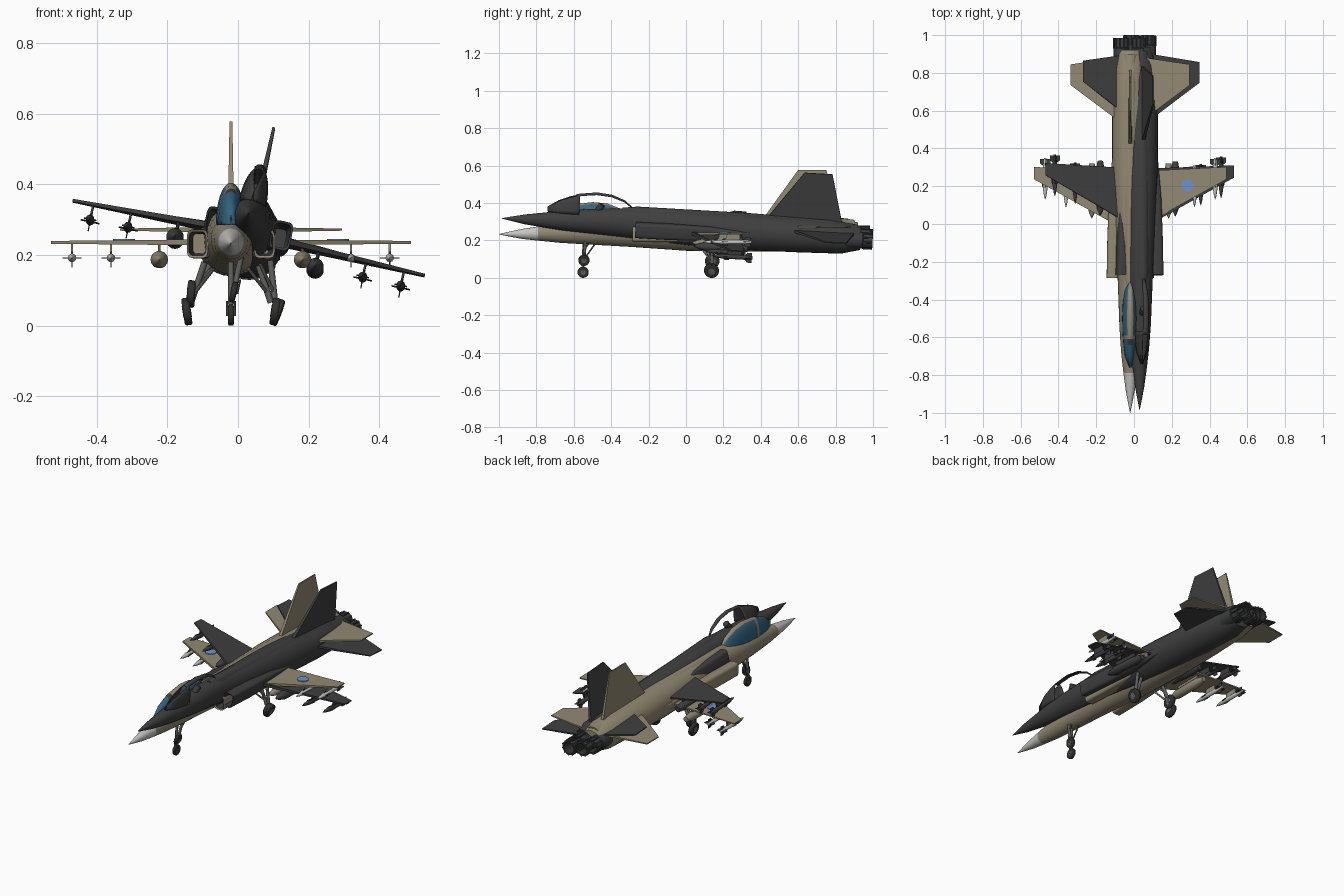
import bpy, bmesh
from math import sin, cos, pi
from mathutils import Matrix, Vector

cube = bpy.data.objects.get("Cube")
if cube:
    bpy.data.objects.remove(cube)


def material(name, r, g, b):
    m = bpy.data.materials.new(name)
    m.use_nodes = True
    m.diffuse_color = (r, g, b, 1)
    m.node_tree.nodes["Principled BSDF"].inputs["Base Color"].default_value = (r, g, b, 1)
    return m


TAN = material("tan_paint", .29, .25, .17)
DARK = material("charcoal_paint", .05, .05, .05)
PALE = material("pale_grey", .56, .56, .55)
GLASS = material("canopy_blue", .035, .13, .22)
BLUE = material("roundel_blue", .14, .3, .64)
RUBBER = material("tyre_black", .03, .03, .028)
METAL = material("dark_metal", .045, .047, .05)
STEEL = material("strut_grey", .12, .12, .115)

built = []
prefix, placement = "", Matrix()


def finish(bm, name, mats, recalc=True):
    if recalc:
        bmesh.ops.recalc_face_normals(bm, faces=bm.faces)
    me = bpy.data.meshes.new(name)
    bm.to_mesh(me)
    bm.free()
    for m in mats:
        me.materials.append(m)
    ob = bpy.data.objects.new(prefix + name, me)
    bpy.context.collection.objects.link(ob)
    ob.matrix_world = placement
    built.append(ob)
    return ob


def loft(name, mats, sections, n=28, power=1.0, half=False, caps=True, rule=None, x=0):
    """Skin rings given as (y, half width, centre z, half height, optional x)."""
    bm = bmesh.new()
    rings = []
    for s in sections:
        y, w, zc, h = s[:4]
        cx = x + (s[4] if len(s) > 4 else 0)
        ring = []
        for i in range(n + 1 if half else n):
            a = i * (pi if half else 2 * pi) / n
            c, q = cos(a), sin(a)
            px = (abs(c) ** power) * (1 if c > 0 else -1)
            pz = (abs(q) ** power) * (1 if q > 0 else -1)
            ring.append(bm.verts.new((cx + w * px, y, zc + h * pz)))
        rings.append(ring)
    for k in range(len(rings) - 1):
        a, b = rings[k], rings[k + 1]
        for j in range(n):
            slot = rule(k, j) if rule else 0
            if slot is None:
                continue
            i = (j + 1) % len(a)
            bm.faces.new((a[j], a[i], b[i], b[j])).material_index = slot
    if caps and not half:
        bm.faces.new(rings[0])
        bm.faces.new(rings[-1]).material_index = len(mats) - 1
    return finish(bm, name, mats)


def slab(name, mat, outline, axis, thick):
    """Flat surface from an outline; thick gives a half thickness per corner."""
    bm = bmesh.new()
    sides = []
    for s in (-1, 1):
        sides.append([bm.verts.new(Vector(p) + Vector(axis) * t * s) for p, t in zip(outline, thick)])
    bm.faces.new(sides[0])
    bm.faces.new(sides[1])
    for i in range(len(outline)):
        j = (i + 1) % len(outline)
        bm.faces.new((sides[0][i], sides[0][j], sides[1][j], sides[1][i]))
    return finish(bm, name, [mat])


def rod(name, mat, a, b, r1, r2=None, n=12):
    a, b = Vector(a), Vector(b)
    turn = (b - a).to_track_quat('Z', 'Y').to_matrix().to_4x4()
    bm = bmesh.new()
    bmesh.ops.create_cone(bm, cap_ends=True, segments=n, radius1=r1,
                          radius2=r1 if r2 is None else r2, depth=(b - a).length,
                          matrix=Matrix.Translation((a + b) / 2) @ turn)
    return finish(bm, name, [mat])


def wheel(name, x, y, z, r, w, lean=0):
    axis = Vector((cos(lean), 0, sin(lean)))
    c = Vector((x, y, z))
    ob = rod(name, RUBBER, c - axis * w, c + axis * w, r, n=24)
    bev = ob.modifiers.new("round_tread", 'BEVEL')
    bev.width, bev.segments = w * .5, 2
    rod(name + "_hub", STEEL, c - axis * w * 1.1, c + axis * w * 1.1, r * .45)


def store(name, mat, x, z, y0, y1, r):
    """Slim body with a pointed nose."""
    d = y1 - y0
    loft(name, [mat], [(y0, .001, z, .001), (y0 + d * .1, r * .6, z, r * .6),
                       (y0 + d * .25, r, z, r), (y0 + d * .8, r, z, r),
                       (y1, r * .6, z, r * .6)], n=14, x=x)


def build_jet(paint, nose, missile, glazed):
    # Fuselage and nose cone
    loft("fuselage", [paint], [
        (-.79, .036, .237, .038), (-.68, .048, .241, .053), (-.55, .057, .245, .065),
        (-.3, .066, .248, .082), (0, .08, .24, .095), (.3, .096, .238, .098),
        (.6, .096, .237, .093), (.82, .088, .236, .086), (.92, .07, .236, .06)])
    loft("nose_cone", [nose], [(-1, .001, .233, .001), (-.95, .011, .234, .012),
                               (-.88, .024, .235, .026), (-.79, .036, .237, .038)])
    loft("spine", [paint], [(-.36, .02, .3, .03), (-.28, .038, .295, .045),
                            (.3, .042, .295, .045), (.75, .045, .285, .045),
                            (.9, .04, .275, .035)], n=20)

    # Canopy: glass with a painted centre strip, or an open frame
    def canopy_rule(k, j):
        centre = 6 <= j < 10
        if centre and k > 2:
            return 1
        if k == 3:
            return 1
        if glazed:
            return 2 if centre and k == 2 else 0
        return 1 if k < 3 and (j < 6 or j > 9) else None

    canopy = loft("canopy", [GLASS, paint, METAL], [
        (-.76, .005, .285, .03), (-.70, .028, .285, .07), (-.64, .036, .285, .095),
        (-.61, .038, .285, .104), (-.59, .04, .285, .108), (-.5, .043, .285, .12),
        (-.42, .04, .285, .112), (-.35, .03, .285, .085), (-.3, .008, .285, .045)],
        n=16, half=True, rule=canopy_rule)
    canopy.modifiers.new("shell", 'SOLIDIFY').thickness = .004
    if not glazed:
        rod("seat_back", METAL, (0, -.5, .29), (0, -.47, .34), .018)

    # Wings, tailplanes and fin
    for s, side in ((1, "left"), (-1, "right")):
        slab("wing_" + side, paint, [(s * .06, -.02, .236), (s * .12, .02, .236), (s * .51, .237, .236),
                                     (s * .51, .302, .236), (s * .06, .28, .236)],
             (0, 0, 1), (.009, .008, .004, .003, .005))
        slab("tailplane_" + side, paint, [(s * .05, .54, .272), (s * .095, .57, .272), (s * .315, .735, .272),
                                          (s * .315, .845, .272), (s * .05, .885, .272)],
             (0, 0, 1), (.008, .007, .003, .003, .005))
        if glazed:
            rod("roundel_" + side, BLUE, (s * .303, .205, .238), (s * .303, .205, .245), .031, n=32)

        # Air intake with a hollow mouth
        loft("intake_" + side, [paint, METAL], [
            (-.1, .018, .232, .028, s * .09), (-.28, .024, .232, .034, s * .095),
            (-.285, .03, .232, .041, s * .095), (-.1, .034, .232, .042, s * .088),
            (.12, .034, .233, .038, s * .08), (.36, .02, .235, .015, s * .075)],
            n=24, power=.45, rule=lambda k, j: 1 if k == 0 else 0)

        # Engine nozzle with an open throat
        loft("nozzle_" + side, [METAL, RUBBER], [
            (.84, .044, .236, .046), (.93, .044, .236, .044), (.935, .04, .236, .04),
            (.985, .041, .236, .041), (.985, .034, .236, .034), (.9, .026, .236, .026)],
            n=20, rule=lambda k, j: 1 if k == 4 else 0, x=s * .044)
        for i in range(10):
            a = i * pi / 5
            c, q = s * .044 + .042 * cos(a), .236 + .042 * sin(a)
            rod("nozzle_petal_" + side, METAL, (c, .93, q), (c, .984, q), .005, n=6)

        # Drop tank
        store("drop_tank_" + side, paint, s * .203, .187, .03, .32, .025)
        slab("tank_pylon_" + side, paint, [(s * .203, .1, .236), (s * .203, .27, .236),
                                           (s * .203, .26, .2), (s * .203, .12, .2)], (1, 0, 0), [.004] * 4)

        # Wing missiles with cross fins
        for x, y0, label in ((.34, .09, "inner"), (.45, .13, "outer")):
            x *= s
            name = label + "_missile_" + side
            store(name, missile, x, .192, y0, y0 + .22, .012)
            slab(name + "_pylon", paint, [(x, y0 + .09, .236), (x, y0 + .16, .236),
                                          (x, y0 + .16, .2), (x, y0 + .08, .2)], (1, 0, 0), [.003] * 4)
            for y, span in ((y0 + .07, .018), (y0 + .19, .027)):
                for d, up in (((1, 0, 0), (0, 0, 1)), ((0, 0, 1), (1, 0, 0))):
                    d, c = Vector(d) * span, Vector((x, y, .192))
                    fore, aft = Vector((0, -.02, 0)), Vector((0, .025, 0))
                    slab(name + "_fin", METAL, [c + fore, c + d, c + d + aft, c - d + aft, c - d],
                         up, [.0015] * 5)

        # Main landing gear
        foot = Vector((s * .125, .135, .04))
        rod("main_strut_" + side, STEEL, (s * .075, .13, .18), foot + Vector((-s * .012, 0, .025)), .009)
        rod("main_brace_" + side, STEEL, (s * .05, .08, .16), foot + Vector((-s * .02, 0, .05)), .005)
        wheel("main_wheel_" + side, *foot, .039, .011, -s * .15)

    slab("tail_fin", paint, [(0, .4, .3), (0, .6, .578), (0, .75, .578), (0, .82, .3)],
         (1, 0, 0), (.009, .004, .003, .008))

    # Nose landing gear
    rod("nose_strut", STEEL, (0, -.545, .2), (0, -.55, .06), .008)
    rod("nose_brace", STEEL, (0, -.48, .19), (0, -.545, .1), .004)
    for s in (-1, 1):
        rod("nose_fork", STEEL, (s * .011, -.55, .07), (s * .011, -.55, .028), .003, n=8)
    wheel("nose_wheel", 0, -.55, .03, .03, .008)


# Level tan jet
prefix, placement = "tan_jet_", Matrix.Translation((-.02, 0, 0))
build_jet(TAN, PALE, PALE, True)

# Banked charcoal jet, nose raised
prefix = "dark_jet_"
placement = (Matrix.Translation((.03, .015, .262)) @ Matrix.Rotation(-.058, 4, 'X')
             @ Matrix.Rotation(.21, 4, 'Y') @ Matrix.Translation((0, 0, -.235)))
build_jet(DARK, DARK, DARK, False)

bpy.ops.object.select_all(action='DESELECT')
for ob in built:
    ob.select_set(True)
bpy.context.view_layer.objects.active = built[0]
bpy.ops.object.shade_smooth_by_angle(angle=.6)
